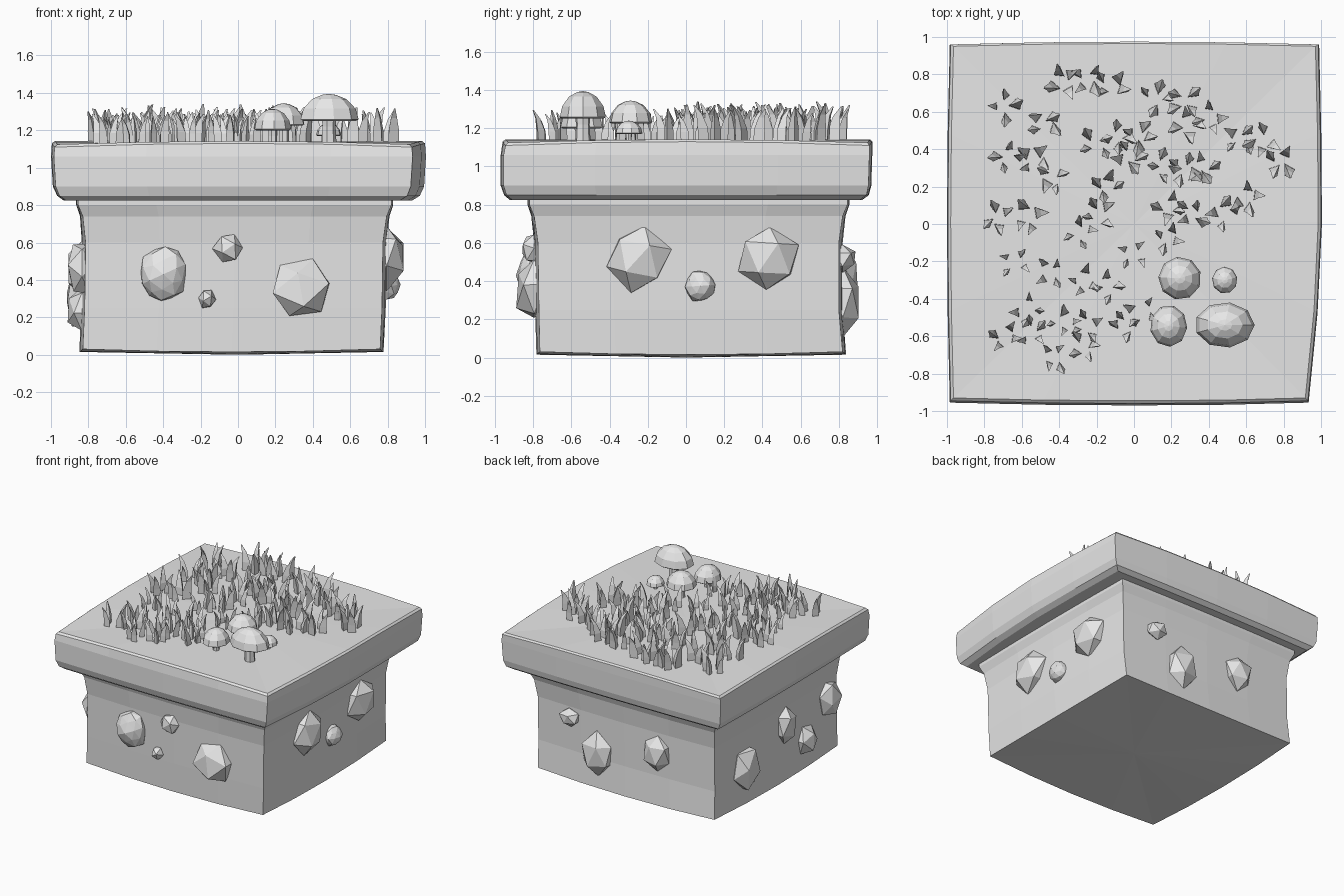
import bpy, bmesh, math, random
from mathutils import Vector

if "Cube" in bpy.data.objects:
    bpy.data.objects.remove(bpy.data.objects["Cube"])

random.seed(4)
mat = bpy.data.materials.new("plain grey")
mat.diffuse_color = (0.8, 0.8, 0.8, 1)
mat.use_nodes = True
mat.node_tree.nodes["Principled BSDF"].inputs["Base Color"].default_value = mat.diffuse_color


def finish(bm, name):
    bmesh.ops.recalc_face_normals(bm, faces=bm.faces)
    me = bpy.data.meshes.new(name)
    bm.to_mesh(me)
    bm.free()
    me.materials.append(mat)
    ob = bpy.data.objects.new(name, me)
    bpy.context.collection.objects.link(ob)
    return ob


def loft(bm, rings, bottom=None, top=None):
    """Skin a stack of point rings; optional centre points make fan ends."""
    vs = [[bm.verts.new(p) for p in r] for r in rings]
    n = len(vs[0])
    for a, b in zip(vs, vs[1:]):
        for i in range(n):
            j = (i + 1) % n
            bm.faces.new((a[i], a[j], b[j], b[i]))
    for ring, c in ((vs[0], bottom), (vs[-1], top)):
        if c is None:
            bm.faces.new(ring)
        else:
            cv = bm.verts.new(c)
            for i in range(n):
                bm.faces.new((ring[i], ring[(i + 1) % n], cv))


def box_ring(xl, xr, yf, yb, z, bulge, dz=0.0, seg=4):
    """Square ring whose sides bow outward and whose edges rise by dz."""
    pts = []
    corners = [(xl, yf), (xr, yf), (xr, yb), (xl, yb)]
    outs = [(0, -1), (1, 0), (0, 1), (-1, 0)]
    for k in range(4):
        a, b, o = Vector(corners[k]), Vector(corners[(k + 1) % 4]), Vector(outs[k])
        for s in range(seg):
            t = s / seg
            w = 1 - (2 * t - 1) ** 2
            p = a.lerp(b, t) + o * bulge * w
            pts.append(Vector((p.x, p.y, z + dz * w)))
    return pts


def circle(cx, cy, z, rx, ry, n, turn=0.0):
    return [(cx + rx * math.cos(turn + math.tau * i / n),
             cy + ry * math.sin(turn + math.tau * i / n), z) for i in range(n)]


# lower block, slightly waisted with a flared top
bm = bmesh.new()
loft(bm, [box_ring(-.83, .76, -.765, .82, .03, .018, -.015),
          box_ring(-.82, .77, -.77, .80, .25, .02),
          box_ring(-.815, .775, -.775, .80, .60, .02),
          box_ring(-.83, .795, -.795, .82, .74, .015),
          box_ring(-.855, .82, -.82, .845, .80, .01),
          box_ring(-.855, .82, -.82, .845, .84, .01)], bottom=(0, 0, 0), top=(0, 0, .84))
finish(bm, "lower_block")

# overhanging top slab with rounded lower edge
bm = bmesh.new()
rings = [box_ring(-.92, .92, -.91, .91, .825, .012),
         box_ring(-.955, .96, -.94, .945, .85, .012),
         box_ring(-.975, .98, -.955, .955, .90, .015),
         box_ring(-.985, .99, -.955, .96, 1.06, .015),
         box_ring(-.98, .985, -.945, .96, 1.11, .015, .02),
         box_ring(-.965, .97, -.93, .95, 1.125, .015, .017)]
for r in rings:                       # right side narrows toward the front
    for p in r:
        if p.x > .5 and p.y < 0:
            p.x -= .055 * (p.y / -.94) ** 1.5
loft(bm, rings, bottom=(0, 0, .825), top=(0, 0, 1.14))
finish(bm, "top_slab")

# embedded rocks: along-wall position, height, half width, half height, detail
walls = {
    "front": [(-.40, .43, .125, .145, 2), (-.05, .57, .08, .085, 1),
              (-.165, .30, .048, .055, 1), (.335, .355, .17, .17, 1)],
    "right": [(-.25, .52, .165, .175, 1), (.075, .375, .078, .082, 2), (.43, .52, .16, .165, 1)],
    "back": [(.47, .52, .085, .07, 1), (.22, .29, .145, .17, 1), (-.32, .44, .12, .14, 1)],
    "left": [(.42, .30, .16, .18, 1), (-.08, .46, .11, .16, 1),
             (-.35, .24, .11, .12, 1), (-.65, .46, .12, .15, 1)],
}
place = {"front": lambda u, d: (u, -.795 - d), "right": lambda u, d: (.795 + d, u),
         "back": lambda u, d: (u, .82 + d), "left": lambda u, d: (-.835 - d, u)}
for side, rocks in walls.items():
    for k, (u, z, w, h, det) in enumerate(rocks):
        bm = bmesh.new()
        bmesh.ops.create_icosphere(bm, subdivisions=det, radius=1)
        turn = random.uniform(0, 6.28)
        depth = .05 + .3 * w
        for v in bm.verts:
            c = v.co * random.uniform(.93, 1.1)
            a = c.x * math.cos(turn) - c.z * math.sin(turn)
            b = c.x * math.sin(turn) + c.z * math.cos(turn)
            x, y = place[side](u + a * w, c.y * depth)
            v.co = (x, y, z + b * h)
        finish(bm, f"{side}_rock_{k + 1}")

# mushrooms: centre, cap half widths, cap bottom and top heights
for k, (x, y, rx, ry, z0, z1) in enumerate([
        (.485, -.54, .16, .122, 1.25, 1.395), (.245, -.29, .115, .115, 1.225, 1.345),
        (.185, -.545, .1, .112, 1.20, 1.315), (.485, -.30, .068, .072, 1.17, 1.24)]):
    n, h = 9, z1 - z0
    bm = bmesh.new()
    loft(bm, [circle(x, y, z0 + h * f, rx * r, ry * r, n, k) for f, r in
              ((0, .9), (.06, 1), (.45, .9), (.8, .6), (.96, .25))],
         bottom=(x, y, z0 + h * .15), top=(x, y, z1))
    finish(bm, f"mushroom_cap_{k + 1}")
    bm = bmesh.new()
    loft(bm, [circle(x, y, z, rx * r, rx * r, 7) for z, r in
              ((1.1, .27), (z0 - .03, .23), (z0 + h * .3, .27))])
    finish(bm, f"mushroom_stem_{k + 1}")

# grass tufts, centres in hundredths of a unit
tufts = [(-69, 63), (-48, 54), (-38, 76), (-25, 78), (-12, 74), (12, 67), (27, 65), (29, 53),
         (40, 57), (-68, 36), (-53, 35), (-44, 25), (-20, 43), (-9, 46), (3, 47), (-3, 36),
         (-15, 20), (16, 31), (27, 29), (37, 30), (56, 45), (69, 44), (78, 33), (61, 14),
         (48, 5), (18, 9), (31, 5), (18, -8), (-18, 6), (-29, -5), (0, -16), (-73, 4),
         (-56, 4), (-64, -20), (-45, -26), (-27, -31), (-14, -34), (-57, -46), (-38, -52),
         (-25, -55), (-5, -54), (4, -47), (-69, -60), (-54, -58), (-43, -71), (-27, -66)]


def blade(bm, x, y, r, h, turn, lean):
    dx, dy = math.cos(lean), math.sin(lean)
    loft(bm, [circle(x + dx * o * h, y + dy * o * h, 1.12 + h * f, r * s, r * s, 3, turn)
              for f, s, o in ((0, .95, 0), (.4, .95, .02), (.75, .55, .1), (1, .13, .24))])


bm = bmesh.new()
for tx, ty in tufts:
    big = 1.0 if ty > 0 else .8
    start = random.uniform(0, 6.28)
    for i in range(4):
        a = start + i * math.tau / 4 + random.uniform(-.3, .3)
        d = random.uniform(.045, .065)
        r = random.uniform(.024, .04) * big
        h = (.08 + r * 3.3) * random.uniform(.9, 1.05)
        blade(bm, tx / 100 + d * math.cos(a), ty / 100 + d * math.sin(a), r, h,
              random.uniform(0, 6.28), a + random.uniform(-.6, .6))
finish(bm, "grass_blades")
